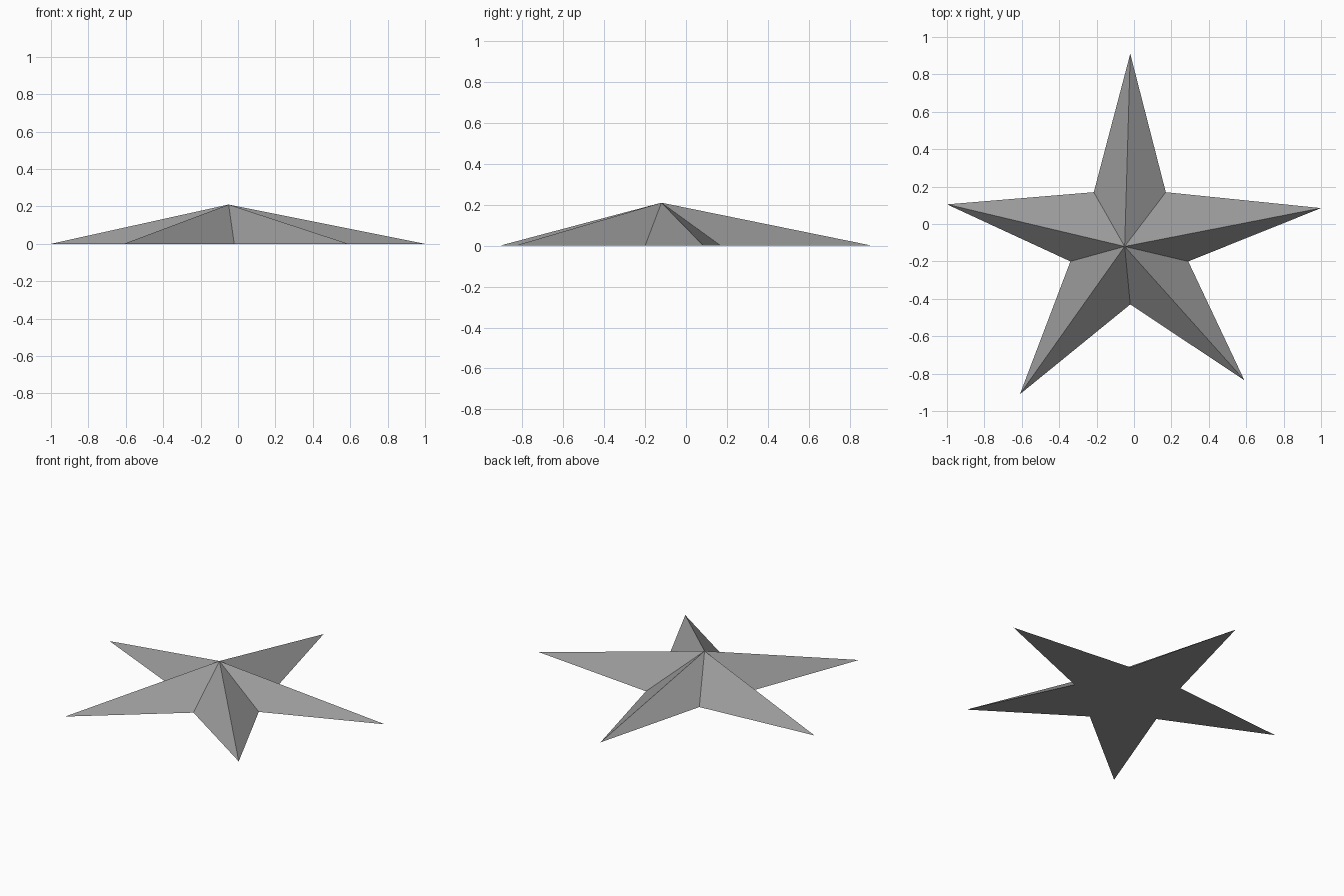
import bpy, bmesh

if "Cube" in bpy.data.objects:
    bpy.data.objects.remove(bpy.data.objects["Cube"])

# Star outline, clockwise from the top tip: (tip, following inner corner)
arms = [((-0.02, 0.91), (0.17, 0.17)),
        ((1.00, 0.085), (0.29, -0.20)),
        ((0.59, -0.835), (-0.02, -0.43)),
        ((-0.61, -0.91), (-0.34, -0.20)),
        ((-1.00, 0.105), (-0.215, 0.17))]
outline = [p for arm in arms for p in arm]
apex_point = (-0.05, -0.12, 0.21)

# Flat base with a facet from every outline edge up to the off-centre apex
bm = bmesh.new()
rim = [bm.verts.new((x, y, 0)) for x, y in outline]
apex = bm.verts.new(apex_point)
bm.faces.new(rim)
for i, v in enumerate(rim):
    bm.faces.new((v, apex, rim[(i + 1) % len(rim)]))
bmesh.ops.recalc_face_normals(bm, faces=bm.faces)
mesh = bpy.data.meshes.new("faceted_star")
bm.to_mesh(mesh)
bm.free()

# Single grey finish
grey = bpy.data.materials.new("grey")
grey.diffuse_color = (0.32, 0.32, 0.32, 1)
grey.use_nodes = True
grey.node_tree.nodes["Principled BSDF"].inputs["Base Color"].default_value = grey.diffuse_color
mesh.materials.append(grey)
star = bpy.data.objects.new("faceted_star", mesh)
bpy.context.collection.objects.link(star)
